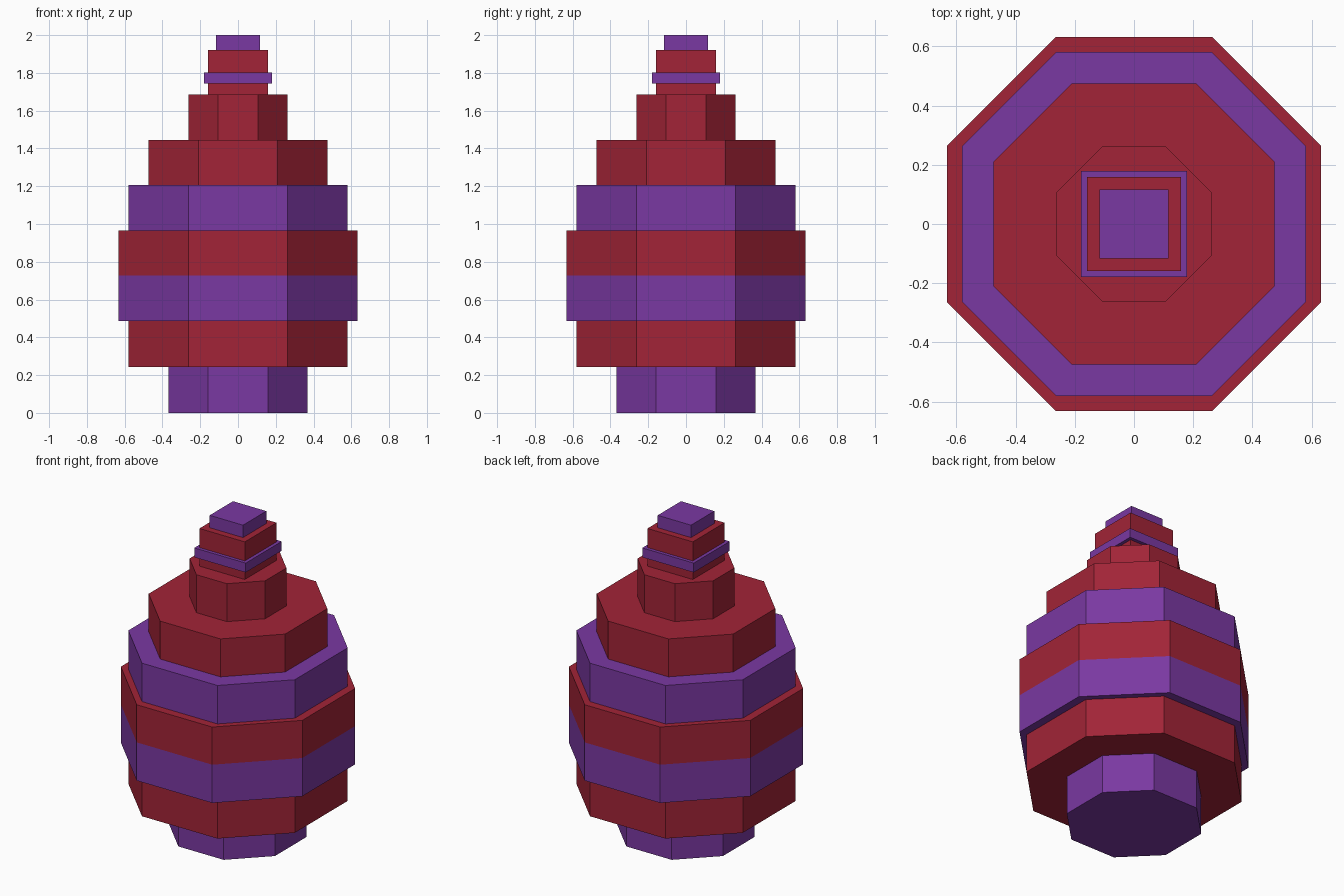
import bpy, bmesh

if "Cube" in bpy.data.objects:
    bpy.data.objects.remove(bpy.data.objects["Cube"])


def material(name, color):
    m = bpy.data.materials.new(name)
    m.diffuse_color = (*color, 1.0)
    m.use_nodes = True
    m.node_tree.nodes["Principled BSDF"].inputs["Base Color"].default_value = m.diffuse_color
    return m


RED = material("crimson", (0.36, 0.0175, 0.038))
PURPLE = material("purple", (0.195, 0.0395, 0.36))


def prism(name, outline, z0, z1, mat):
    """Extrude a flat outline from z0 up to z1."""
    bm = bmesh.new()
    base = bm.faces.new([bm.verts.new((x, y, z0)) for x, y in outline])
    top = bmesh.ops.extrude_face_region(bm, geom=[base])["geom"]
    verts = [g for g in top if isinstance(g, bmesh.types.BMVert)]
    bmesh.ops.translate(bm, verts=verts, vec=(0, 0, z1 - z0))
    bmesh.ops.recalc_face_normals(bm, faces=bm.faces)
    mesh = bpy.data.meshes.new(name)
    bm.to_mesh(mesh)
    bm.free()
    mesh.materials.append(mat)
    bpy.context.collection.objects.link(bpy.data.objects.new(name, mesh))


def octagon(a, f):
    """Eight-sided outline: half width a, half length f of the straight sides."""
    return [(a, -f), (a, f), (f, a), (-f, a), (-a, f), (-a, -f), (-f, -a), (f, -a)]


def square(a):
    return [(a, -a), (a, a), (-a, a), (-a, -a)]


# Stacked eight-sided tiers of the body
for name, a, f, z0, z1, mat in [
    ("foot_tier", 0.368, 0.158, 0.0, 0.243, PURPLE),
    ("lower_tier", 0.58, 0.263, 0.243, 0.487, RED),
    ("belly_lower_tier", 0.632, 0.263, 0.487, 0.728, PURPLE),
    ("belly_upper_tier", 0.632, 0.263, 0.728, 0.965, RED),
    ("chest_tier", 0.58, 0.263, 0.965, 1.207, PURPLE),
    ("shoulder_tier", 0.475, 0.21, 1.207, 1.446, RED),
    ("collar_tier", 0.263, 0.106, 1.446, 1.685, RED),
]:
    prism(name, octagon(a, f), z0, z1, mat)

# Square neck, ring and cap
for name, a, z0, z1, mat in [
    ("neck_lower", 0.158, 1.685, 1.743, RED),
    ("neck_ring", 0.179, 1.743, 1.802, PURPLE),
    ("neck_upper", 0.158, 1.802, 1.922, RED),
    ("top_cap", 0.116, 1.922, 2.0, PURPLE),
]:
    prism(name, square(a), z0, z1, mat)
